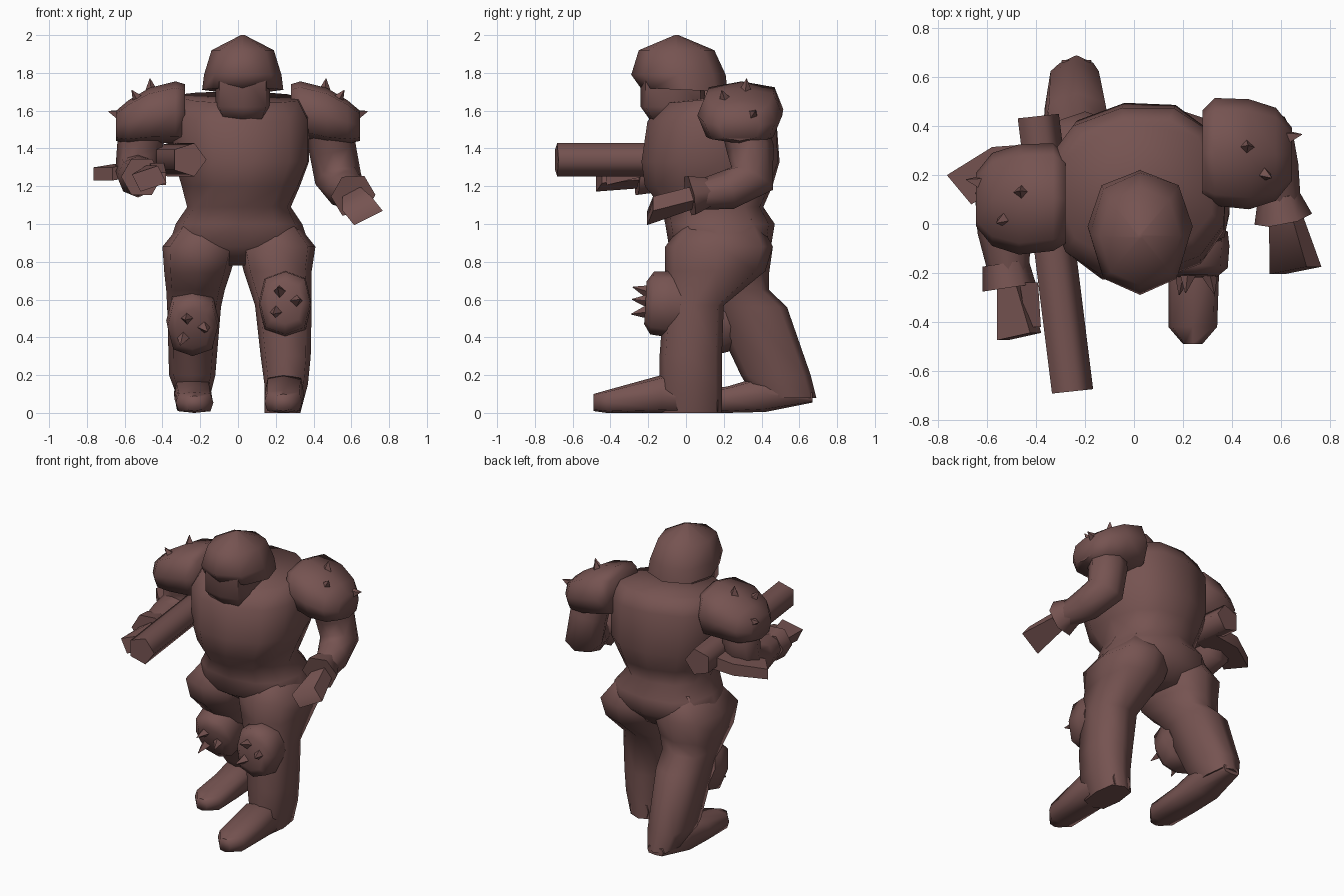
import bpy, bmesh, math
from mathutils import Vector as V, Matrix

brown = bpy.data.materials.new("dull red brown")
brown.diffuse_color = (0.18, 0.087, 0.082, 1)


def loft(name, rings, n=8, p=0.75, phase=0.0, angle=70):
    """Skin a row of rings; each ring is (centre, half axis u, half axis v)."""
    bm = bmesh.new()
    rows = []
    for c, u, v in rings:
        row = []
        for i in range(n):
            t = 2 * math.pi * i / n + phase
            a, b = math.cos(t), math.sin(t)
            a = math.copysign(abs(a) ** p, a) if abs(a) > 1e-6 else 0
            b = math.copysign(abs(b) ** p, b) if abs(b) > 1e-6 else 0
            row.append(bm.verts.new(V(c) + V(u) * a + V(v) * b))
        rows.append(row)
    for r, s in zip(rows, rows[1:]):
        for i in range(n):
            j = (i + 1) % n
            bm.faces.new((r[i], r[j], s[j], s[i]))
    bm.faces.new(rows[0])
    bm.faces.new(rows[-1])
    bmesh.ops.recalc_face_normals(bm, faces=bm.faces)
    me = bpy.data.meshes.new(name)
    bm.to_mesh(me)
    bm.free()
    me.materials.append(brown)
    ob = bpy.data.objects.new(name, me)
    bpy.context.collection.objects.link(ob)
    bpy.ops.object.select_all(action='DESELECT')
    ob.select_set(True)
    bpy.context.view_layer.objects.active = ob
    bpy.ops.object.shade_smooth_by_angle(angle=math.radians(angle))
    return ob


def flat(x0, x1, y0, y1, z, tilt=0, yaw=0):
    """Horizontal ring; tilt lifts its back edge, yaw turns it."""
    m = Matrix.Rotation(math.radians(yaw), 3, 'Z')
    return (((x0 + x1) / 2, (y0 + y1) / 2, z), m @ V(((x1 - x0) / 2, 0, 0)),
            m @ V((0, (y1 - y0) / 2, tilt)))


def upright(x, hw, y, z0, z1):
    """Ring facing along y."""
    return ((x, y, (z0 + z1) / 2), (hw, 0, 0), (0, 0, (z1 - z0) / 2))


def tube(name, pts, n=8, **kw):
    """Round limb through (x, y, z, radius) points."""
    ps = [V(q[:3]) for q in pts]
    rings = []
    for i, q in enumerate(pts):
        d = (ps[min(i + 1, len(ps) - 1)] - ps[max(i - 1, 0)]).normalized()
        u = V((1, 0, 0))
        u = (u - d * u.dot(d)).normalized()
        rings.append((ps[i], u * q[3], d.cross(u) * q[3]))
    return loft(name, rings, n, 1.0, **kw)


def spike(name, base, d, r=0.045, h=0.07):
    d = V(d).normalized()
    tube(name, [(*(V(base) - d * 0.03), r), (*(V(base) + d * h), 0.002)], n=4, angle=20)


# Torso, waist and hips, chest turned slightly
loft("torso", [
    flat(-0.16, 0.16, 0.06, 0.36, 0.78),
    flat(-0.37, 0.38, -0.09, 0.45, 0.88),
    flat(-0.33, 0.34, -0.11, 0.47, 1.00),
    flat(-0.27, 0.28, -0.13, 0.41, 1.09, 0, 4),
    flat(-0.30, 0.33, -0.22, 0.46, 1.20, 0, 7),
    flat(-0.34, 0.38, -0.24, 0.50, 1.33, 0, 9),
    flat(-0.36, 0.38, -0.21, 0.48, 1.57, 0.03, 10),
    flat(-0.31, 0.33, -0.13, 0.43, 1.67, 0.03, 10),
], n=12, p=0.82)

# Head: faceted helmet over a blocky face guard
loft("helmet", [
    flat(-0.19, 0.24, -0.24, 0.22, 1.71, -0.01),
    flat(-0.18, 0.23, -0.29, 0.21, 1.79),
    flat(-0.14, 0.19, -0.25, 0.15, 1.92),
    flat(0.015, 0.035, -0.06, -0.04, 2.0),
], p=0.9)
loft("face_guard", [
    flat(-0.12, 0.17, -0.24, 0.10, 1.80),
    flat(-0.12, 0.17, -0.24, 0.10, 1.62),
    flat(-0.09, 0.14, -0.19, 0.08, 1.55),
], p=0.45)

# Front leg and foot
loft("front_leg", [
    flat(0.08, 0.29, 0.0, 0.38, 1.03),
    flat(0.0, 0.41, -0.11, 0.46, 0.88),
    flat(0.03, 0.39, -0.11, 0.42, 0.75),
    flat(0.09, 0.39, -0.12, 0.20, 0.57),
    flat(0.12, 0.385, -0.14, 0.19, 0.30),
    flat(0.14, 0.37, -0.14, 0.19, 0.15),
    flat(0.14, 0.33, -0.14, 0.19, 0.0),
], p=0.62)
loft("front_foot", [
    upright(0.24, 0.07, 0.17, 0, 0.10),
    upright(0.245, 0.105, -0.13, 0, 0.20),
    upright(0.24, 0.10, -0.42, 0, 0.12),
    upright(0.24, 0.04, -0.49, 0.01, 0.10),
], p=0.5)

# Rear leg and foot
loft("rear_leg", [
    flat(-0.28, -0.08, 0.0, 0.38, 1.03),
    flat(-0.40, 0.0, -0.11, 0.46, 0.88),
    flat(-0.39, -0.04, -0.06, 0.44, 0.74),
    flat(-0.38, -0.07, 0.04, 0.44, 0.65),
    flat(-0.375, -0.09, 0.12, 0.535, 0.56),
    flat(-0.365, -0.12, 0.29, 0.66, 0.20),
    flat(-0.32, -0.15, 0.36, 0.69, 0.08),
], p=0.62)
loft("rear_foot", [
    upright(-0.235, 0.06, 0.67, 0.055, 0.11),
    upright(-0.24, 0.10, 0.42, 0.005, 0.20),
    upright(-0.235, 0.10, 0.22, 0, 0.14),
    upright(-0.23, 0.10, 0.0, 0, 0.11),
    upright(-0.23, 0.04, -0.07, 0.01, 0.09),
], p=0.5)

# Spiked knee pads, tilted with each shin
for side, c, tilt in (("front", V((0.25, -0.07, 0.575)), -0.06),
                      ("rear", V((-0.24, 0.18, 0.495)), 0.36)):
    out = V((0, -math.cos(tilt), -math.sin(tilt)))
    up = V((0, -math.sin(tilt), math.cos(tilt)))
    ux = V((1, 0, 0))
    loft(side + "_knee_pad",
         [(c + out * d, ux * 0.14 * k, up * 0.175 * k)
          for d, k in ((-0.04, 0.95), (0.02, 1), (0.11, 0.95), (0.145, 0.65))],
         n=8, p=0.75)
    for k, (dx, dz) in enumerate(((-0.03, 0.06), (0.06, 0.01), (-0.05, -0.05))):
        spike(f"{side}_knee_spike_{k}", c + out * 0.14 + ux * dx + up * dz,
              out + ux * dx * 4 + up * dz * 4, 0.045, 0.08)

# Shoulder pads with spikes
for side, s, cy, drop in (("right", -1, 0.10, 0.0), ("left", 1, 0.285, 0.03)):
    loft(side + "_shoulder_pad",
         [((s * x, cy + dy, (z0 + z1) / 2), (0, hy, 0), (0, 0, (z1 - z0) / 2))
          for x, dy, hy, z0, z1 in ((0.28, 0.0, 0.18, 1.43 + drop, 1.74), (0.33, 0.01, 0.22, 1.43 + drop, 1.755),
                                    (0.47, 0, 0.225, 1.43, 1.72), (0.58, 0, 0.19, 1.425, 1.655),
                                    (0.645, 0, 0.11, 1.44, 1.60))],
         p=0.68)
    for k, (x, y, z, dx, dy, dz) in enumerate((
            (0.46, 0.03, 1.71, 0.1, 0.1, 1), (0.63, 0.07, 1.58, 1, 0.2, 0.3),
            (0.53, -0.08, 1.66, 0.6, -0.3, 0.9))):
        spike(f"{side}_shoulder_spike_{k}", (s * x, cy + y, z), (s * dx, dy, dz), 0.045, 0.06)

# Left arm hanging bent, with cuff and fist
tube("left_arm", [(0.47, 0.29, 1.58, 0.12), (0.50, 0.34, 1.40, 0.125), (0.53, 0.35, 1.24, 0.125),
                  (0.57, 0.22, 1.18, 0.105), (0.61, 0.05, 1.15, 0.075)])
tube("left_cuff", [(0.59, 0.12, 1.17, 0.085), (0.61, 0.02, 1.15, 0.12)], n=6)
loft("left_hand", [((0.62, 0.04, 1.14), (0.06, 0, 0.03), (-0.03, 0, 0.05)),
                   ((0.66, -0.19, 1.07), (0.10, 0.02, 0.05), (-0.04, 0, 0.05))],
     n=4, phase=math.pi / 4, p=0.8)

# Right arm reaching forward to the weapon
tube("right_arm", [(-0.47, 0.11, 1.58, 0.12), (-0.52, 0.14, 1.42, 0.12), (-0.53, 0.12, 1.28, 0.12),
                   (-0.53, -0.03, 1.25, 0.11), (-0.51, -0.22, 1.25, 0.08)])
tube("right_cuff", [(-0.525, -0.16, 1.25, 0.095), (-0.51, -0.26, 1.25, 0.11)], n=6)
loft("right_hand", [((-0.50, -0.24, 1.25), (0.05, 0, 0.03), (-0.03, 0, 0.05)),
                    ((-0.47, -0.46, 1.24), (0.09, 0.02, 0.03), (-0.03, 0, 0.06))],
     n=4, phase=math.pi / 4, p=0.8)
loft("right_thumb", [upright(-0.43, 0.045, -0.24, 1.24, 1.33),
                     upright(-0.41, 0.035, -0.42, 1.20, 1.28)],
     n=4, phase=math.pi / 4, p=0.5)

# Five-sided gun barrel with a curved side magazine
loft("gun_barrel", [((-0.26, -0.685, 1.34), (0.093, 0.01, 0), (0, 0, 0.093)),
                    ((-0.40, 0.44, 1.34), (0.093, 0.01, 0), (0, 0, 0.093))],
     n=5, p=1.0, angle=80)
loft("gun_magazine", [((-0.38, 0.25, 1.31), (0.0, 0.08, 0), (0, 0, 0.045)),
                      ((-0.56, 0.235, 1.29), (-0.02, 0.08, 0), (0, 0, 0.04)),
                      ((-0.715, 0.14, 1.265), (-0.05, 0.06, 0), (0, 0, 0.035))],
     n=4, phase=math.pi / 4, p=0.01, angle=50)
